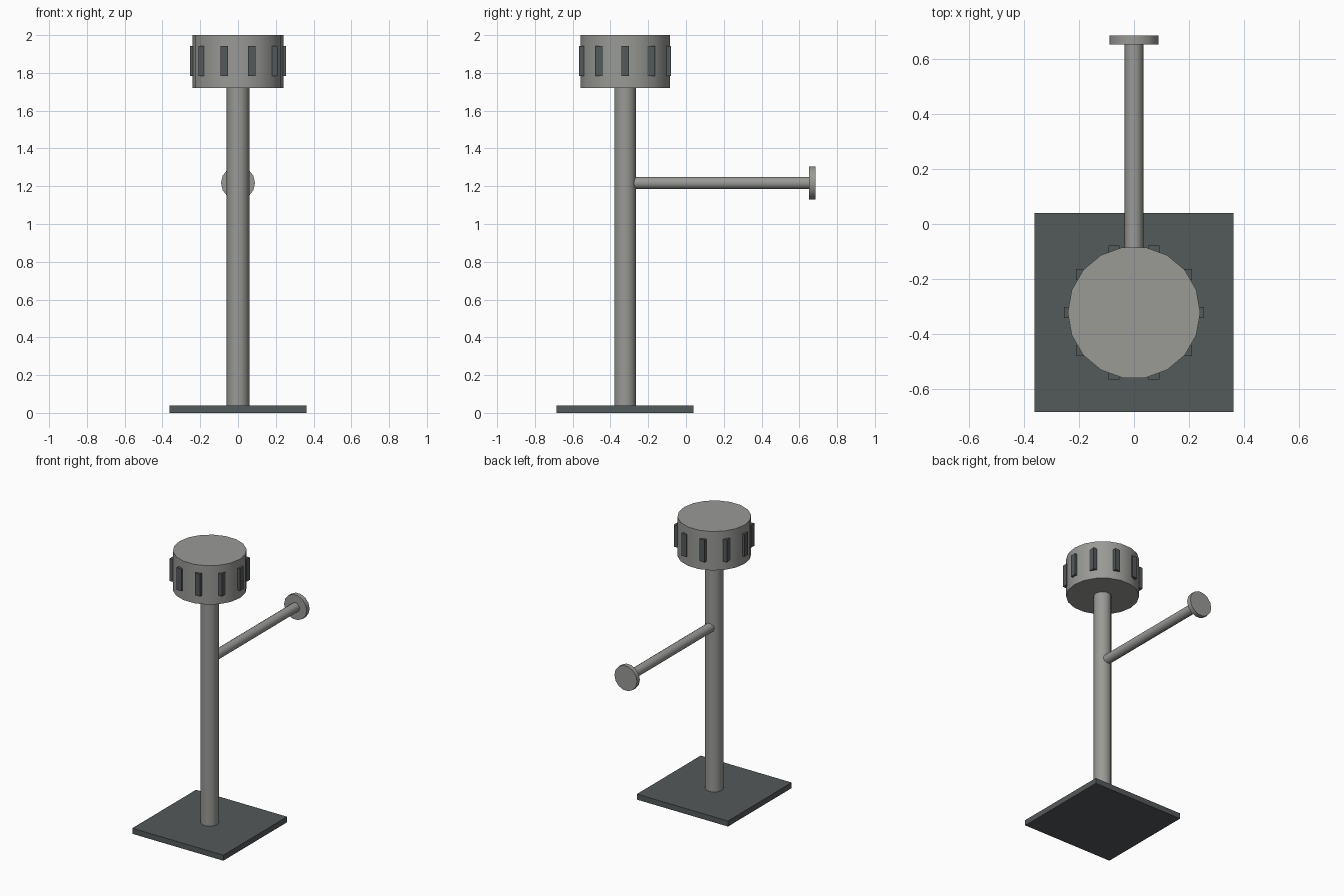
import bpy, math

if "Cube" in bpy.data.objects:
    bpy.data.objects.remove(bpy.data.objects["Cube"])

AXIS_Y = -0.322   # pole position
ARM_Z = 1.217     # arm height


def material(name, colour):
    m = bpy.data.materials.new(name)
    m.diffuse_color = (*colour, 1)
    m.use_nodes = True
    m.node_tree.nodes["Principled BSDF"].inputs["Base Color"].default_value = m.diffuse_color
    return m


grey = material("light_metal", (0.32, 0.32, 0.305))
dark = material("dark_metal", (0.088, 0.1, 0.103))


def box(name, centre, size, mat):
    bpy.ops.mesh.primitive_cube_add(size=1, location=centre)
    ob = bpy.context.object
    ob.name = name
    ob.scale = size
    bpy.ops.object.transform_apply(location=False, rotation=False, scale=True)
    ob.data.materials.append(mat)
    return ob


def cylinder(name, centre, radius, depth, sides, mat, along_y=False):
    bpy.ops.mesh.primitive_cylinder_add(vertices=sides, radius=radius, depth=depth)
    ob = bpy.context.object
    ob.name = name
    # a corner points along x, then the axis is tipped if needed
    ob.rotation_euler = (0, 0, math.pi / 2)
    bpy.ops.object.transform_apply(location=False, rotation=True, scale=False)
    if along_y:
        ob.rotation_euler = (math.pi / 2, 0, 0)
        bpy.ops.object.transform_apply(location=False, rotation=True, scale=False)
    ob.location = centre
    ob.data.materials.append(mat)
    bpy.ops.object.shade_smooth_by_angle(angle=math.radians(62))
    return ob


# Base plate and upright
box("base_plate", (0, AXIS_Y, 0.02), (0.725, 0.725, 0.04), dark)
cylinder("pole", (0, AXIS_Y, 0.89), 0.06, 1.70, 10, grey)

# Drum on top with ten axis-aligned ribs around it
cylinder("head_drum", (0, AXIS_Y, 1.86), 0.241, 0.28, 18, grey)
for i in range(10):
    a = i * math.tau / 10
    box(f"head_rib_{i + 1}",
        (0.235 * math.cos(a), AXIS_Y + 0.235 * math.sin(a), 1.863),
        (0.04, 0.04, 0.16), dark)

# Side arm with end disc
cylinder("side_arm", (0, 0.185, ARM_Z), 0.034, 0.97, 10, grey, along_y=True)
cylinder("arm_end_disc", (0, 0.669, ARM_Z), 0.09, 0.033, 14, grey, along_y=True)
